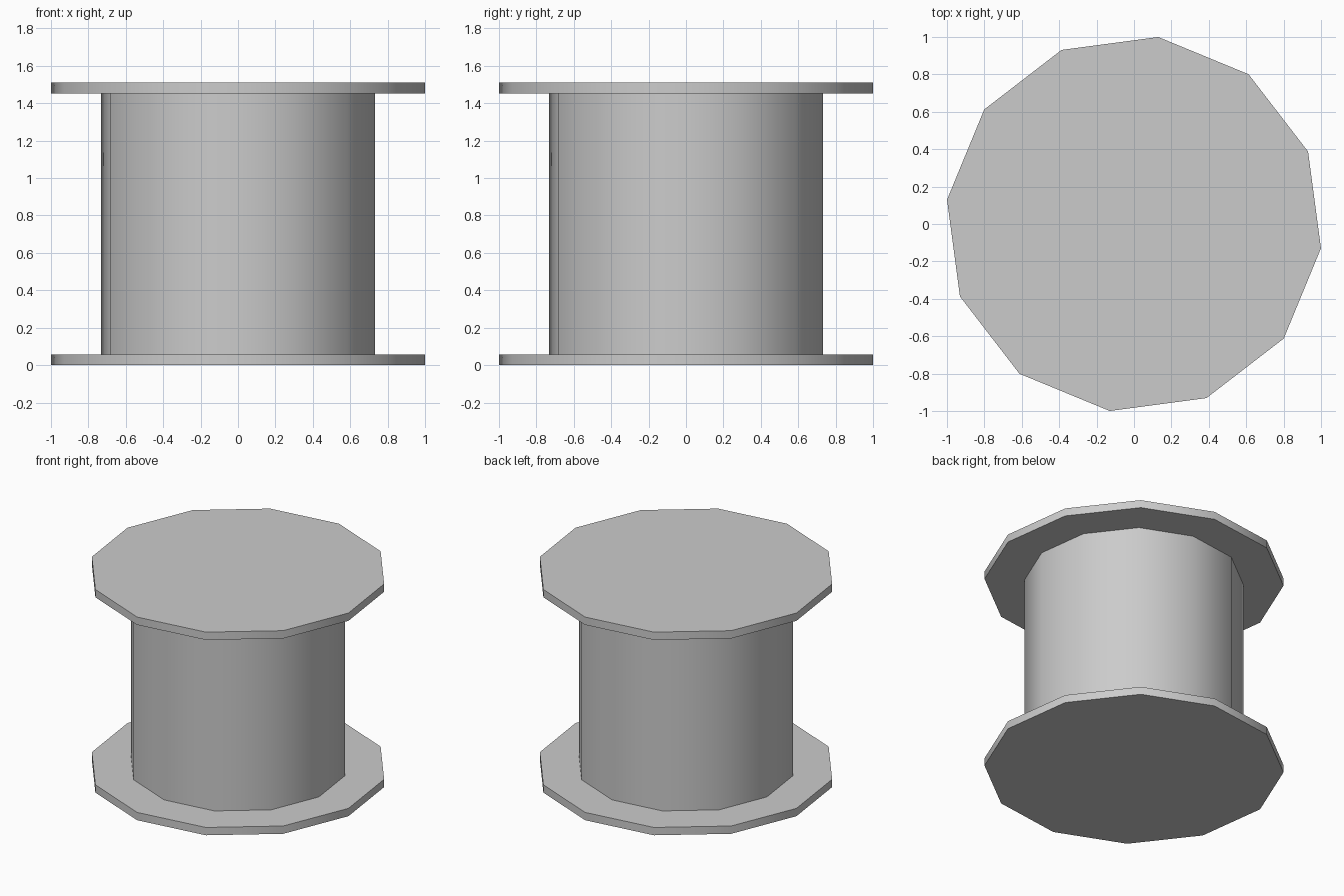
import bpy
import math

SIDES = 12
TURN = math.radians(-7.4)

old = bpy.data.objects.get("Cube")
if old:
    bpy.data.objects.remove(old, do_unlink=True)

# Plain grey used on the whole spool
grey = bpy.data.materials.new("light_grey")
grey.use_nodes = True
colour = (0.6, 0.6, 0.6, 1)
grey.diffuse_color = colour
grey.node_tree.nodes["Principled BSDF"].inputs["Base Color"].default_value = colour


def drum(name, radius, bottom, top):
    """Twelve-sided upright drum with smooth sides and sharp rims."""
    bpy.ops.mesh.primitive_cylinder_add(
        vertices=SIDES, radius=radius, depth=top - bottom,
        location=(0, 0, (bottom + top) / 2), rotation=(0, 0, TURN))
    obj = bpy.context.object
    obj.name = name
    obj.data.materials.append(grey)
    bpy.ops.object.shade_smooth_by_angle(angle=math.radians(40))
    return obj


# End plates and the core between them
drum("bottom_flange", 1.008, 0, 0.058)
drum("core", 0.738, 0.058, 1.452)
drum("top_flange", 1.008, 1.452, 1.51)
